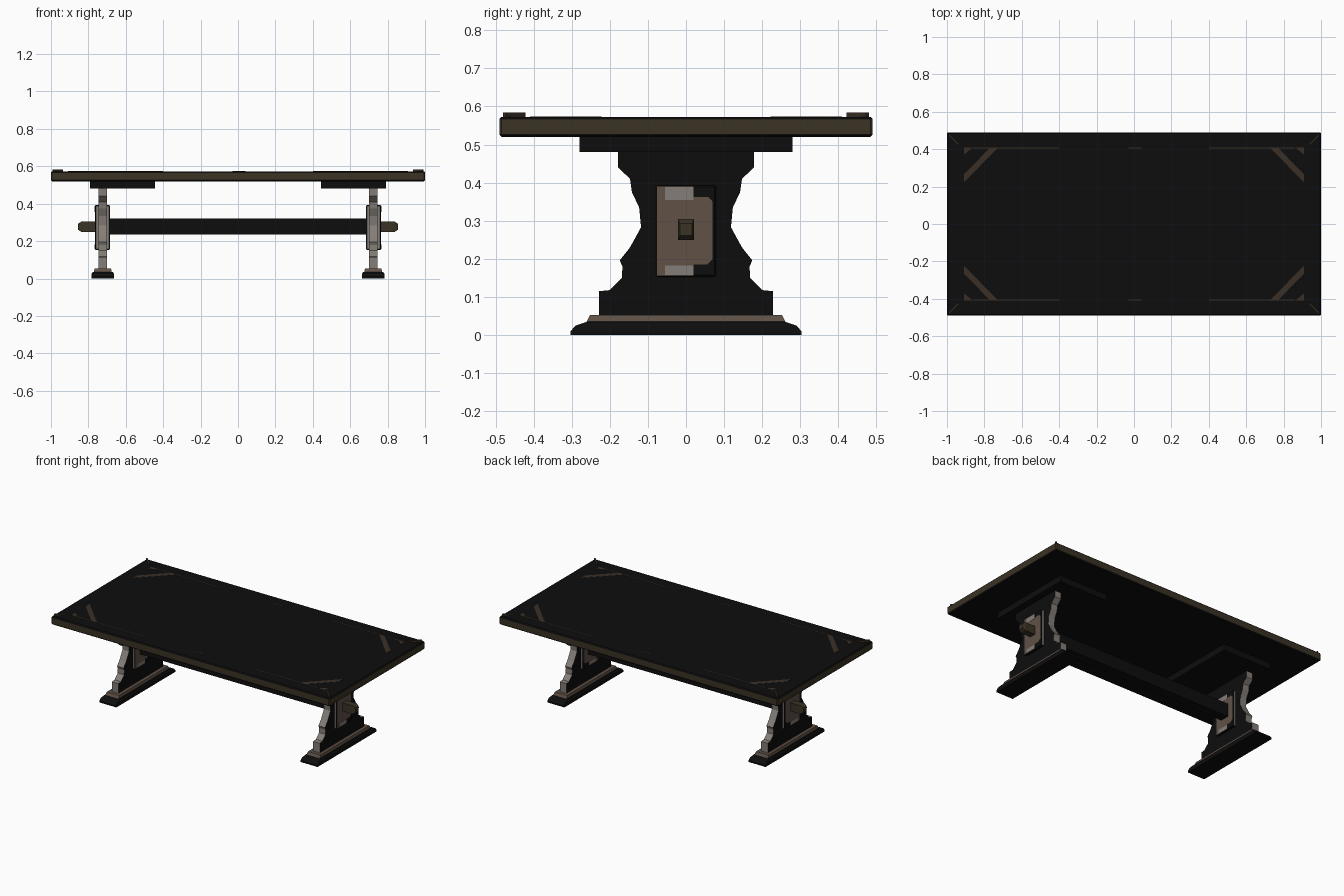
import bpy, bmesh
from mathutils import Vector

if "Cube" in bpy.data.objects:
    bpy.data.objects.remove(bpy.data.objects["Cube"])


def material(name, rgb):
    m = bpy.data.materials.new(name)
    m.diffuse_color = (*rgb, 1)
    m.use_nodes = True
    m.node_tree.nodes["Principled BSDF"].inputs["Base Color"].default_value = m.diffuse_color
    return m


BLACK = material("black wood", (0.0042, 0.0042, 0.0042))
OLIVE = material("olive brown edge", (0.042, 0.032, 0.018))
INLAY = material("inlay brown", (0.042, 0.029, 0.019))
BROWN = material("worn brown", (0.115, 0.082, 0.062))
GREY = material("worn grey", (0.23, 0.205, 0.185))


def finish(name, bm, mats, rule=None, bevel=0):
    """Turn a bmesh into an object, with optional bevel and face colour rule."""
    if bevel:
        bmesh.ops.bevel(bm, geom=bm.edges[:], offset=bevel, segments=1, affect='EDGES')
    bmesh.ops.recalc_face_normals(bm, faces=bm.faces[:])
    bm.normal_update()
    if rule:
        for f in bm.faces:
            f.material_index = rule(f.normal, f.calc_center_median())
    me = bpy.data.meshes.new(name)
    bm.to_mesh(me)
    bm.free()
    for m in mats:
        me.materials.append(m)
    ob = bpy.data.objects.new(name, me)
    bpy.context.collection.objects.link(ob)
    return ob


def box(name, lo, hi, mats, rule=None, bevel=0):
    bm = bmesh.new()
    bmesh.ops.create_cube(bm, size=1)
    for v in bm.verts:
        v.co = Vector([(a + b) / 2 + c * (b - a) for a, b, c in zip(lo, hi, v.co)])
    return finish(name, bm, mats, rule, bevel)


def prism(name, base, offset, mats, rule=None):
    """Extrude a polygon of 3D points along an offset."""
    bm = bmesh.new()
    face = bm.faces.new([bm.verts.new(p) for p in base])
    ext = bmesh.ops.extrude_face_region(bm, geom=[face], use_keep_orig=True)
    for v in ext["geom"]:
        if isinstance(v, bmesh.types.BMVert):
            v.co += Vector(offset)
    return finish(name, bm, mats, rule)


# Table top: black faces, worn olive rim
box("table_top", (-1, -0.49, 0.52), (1, 0.49, 0.573), [BLACK, OLIVE],
    lambda n, c: int(abs(n.z) < 0.5), bevel=0.006)

# Inlays and raised mitre strips at the four corners
BAND = [(0.73, 0.405), (0.772, 0.405), (0.91, 0.265), (0.91, 0.222)]
CORNER = [(0.862, 0.41), (0.91, 0.41), (0.91, 0.37)]
MITRE = [(0.935, 0.428), (0.942, 0.421), (0.993, 0.472), (0.986, 0.48)]
for sx in (-1, 1):
    for sy in (-1, 1):
        for name, pts, z, h, m in (("corner_band", BAND, 0.5725, 0.0015, INLAY),
                                   ("corner_inlay", CORNER, 0.5725, 0.0015, INLAY),
                                   ("mitre_strip", MITRE, 0.572, 0.012, INLAY)):
            prism(name, [(sx * x, sy * y, z) for x, y in pts], (0, 0, h), [m])

# Fine border line along both long sides
for y in (-0.407, 0.407):
    for x0, x1 in ((-0.86, -0.4), (-0.03, 0.04), (0.4, 0.86)):
        box("border_line", (x0, y - 0.003, 0.5725), (x1, y + 0.003, 0.574), [INLAY])

# Half outlines (y, z)
LEG = [(0.228, 0.05), (0.228, 0.115), (0.2, 0.118), (0.168, 0.15), (0.167, 0.18),
       (0.174, 0.196), (0.147, 0.23), (0.118, 0.283), (0.123, 0.335), (0.142, 0.375),
       (0.147, 0.41), (0.178, 0.44), (0.178, 0.482)]
FOOT = [(0.303, 0), (0.303, 0.01), (0.29, 0.025), (0.262, 0.034)]
PLATE = [(0.07, 0.2), (0.07, 0.35), (0.058, 0.363), (0.02, 0.363), (0.02, 0.185), (0.055, 0.185)]


def mirrored(half, x):
    return [(x, y, z) for y, z in half] + [(x, -y, z) for y, z in reversed(half)]


for s in (-1, 1):
    # Cleat under the top
    a, b = sorted((s * 0.445, s * 0.79))
    box("top_cleat", (a, -0.28, 0.48), (b, 0.28, 0.522), [BLACK])

    # Carved leg board: black faces, worn grey edges
    prism("leg_board", mirrored(LEG, s * 0.7), (s * 0.047, 0, 0), [BLACK, GREY],
          lambda n, c: int(abs(n.x) < 0.5))

    # Foot: rounded black base with bevelled brown moulding above
    bm = bmesh.new()
    for xw, yw, z in ((0, 0, 0),):
        rings = []
        for hx, hy, hz in ((0.061, 0.303, 0), (0.061, 0.303, 0.01), (0.06, 0.29, 0.025),
                           (0.054, 0.262, 0.034), (0.048, 0.26, 0.036), (0.044, 0.252, 0.053)):
            rings.append([bm.verts.new((s * 0.723 + i * hx, j * hy, hz))
                          for i, j in ((-1, -1), (1, -1), (1, 1), (-1, 1))])
    for r0, r1 in zip(rings, rings[1:]):
        for k in range(4):
            bm.faces.new((r0[k], r0[(k + 1) % 4], r1[(k + 1) % 4], r1[k]))
    bm.faces.new(rings[0])
    bm.faces.new(rings[-1])
    finish("foot", bm, [BLACK, BROWN], lambda n, c: int(c.z > 0.0355))

    # Boss block around the joint
    a, b = sorted((s * 0.686, s * 0.764))
    box("joint_block", (a, -0.079, 0.153), (b, 0.079, 0.393), [BLACK, GREY],
        lambda n, c: int(abs(n.y) > 0.9), bevel=0.004)

    # Worn patches on the block faces
    for x, d in ((s * 0.7635, s * 0.002), (s * 0.6865, -s * 0.002)):
        prism("worn_plate", [(x, y, z) for y, z in PLATE], (d, 0, 0), [BROWN])
        box("worn_panel", (min(x, x + d), -0.077, 0.155), (max(x, x + d), 0.02, 0.391), [BROWN])
        d2 = d * 1.5
        for z0, z1 in ((0.157, 0.182), (0.355, 0.389)):
            box("grey_patch", (min(x, x + d2), -0.055, z0), (max(x, x + d2), 0.02, z1), [GREY])

    # Through peg with tapered tip
    bm = bmesh.new()
    rings = [[bm.verts.new((s * x, i * hy, 0.277 + j * hz))
              for i, j in ((-1, -1), (1, -1), (1, 1), (-1, 1))]
             for x, hy, hz in ((0.7, 0.021, 0.027), (0.838, 0.021, 0.027), (0.855, 0.016, 0.016))]
    for r0, r1 in zip(rings, rings[1:]):
        for k in range(4):
            bm.faces.new((r0[k], r0[(k + 1) % 4], r1[(k + 1) % 4], r1[k]))
    bm.faces.new(rings[0])
    bm.faces.new(rings[-1])
    finish("through_peg", bm, [OLIVE])

# Long stretcher beam
box("stretcher_beam", (-0.7, -0.03, 0.236), (0.7, 0.03, 0.32), [BLACK])
